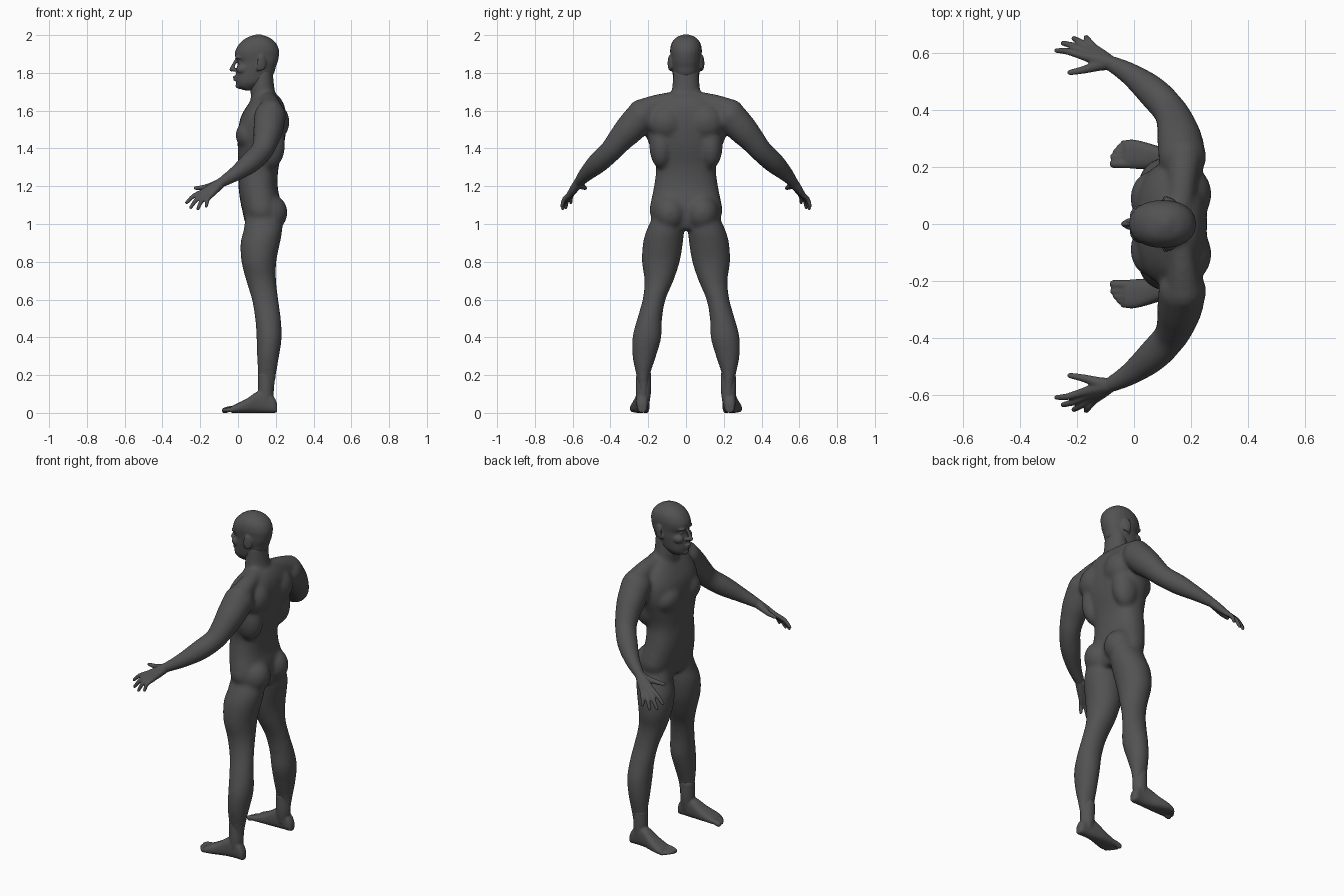
import bpy
import bmesh
import math
from mathutils import Vector, Matrix

cube = bpy.data.objects.get("Cube")
if cube:
    bpy.data.objects.remove(cube, do_unlink=True)

grey = bpy.data.materials.new("dark_grey")
grey.use_nodes = True
grey.diffuse_color = (0.085, 0.085, 0.085, 1)
grey.node_tree.nodes["Principled BSDF"].inputs["Base Color"].default_value = grey.diffuse_color


def spline(rows, steps=4):
    """Resample rows of numbers along a smooth curve through them."""
    rows = [Vector(r) for r in rows]
    out = []
    for i in range(len(rows) - 1):
        a, b = rows[i], rows[i + 1]
        before = rows[max(i - 1, 0)]
        after = rows[min(i + 2, len(rows) - 1)]
        for k in range(steps):
            t = k / steps
            out.append(0.5 * (2 * a + (b - before) * t
                              + (2 * before - 5 * a + 4 * b - after) * t ** 2
                              + (3 * a - before - 3 * b + after) * t ** 3))
    return out + [rows[-1]]


def skin(bm, rings, power=2, sides=24):
    """Bridge rings given as (centre, half axis, half axis) and cap both ends."""
    def bend(v):
        return math.copysign(abs(v) ** (2 / power), v)
    loops = []
    for centre, u, v in rings:
        angles = [math.tau * k / sides for k in range(sides)]
        loops.append([bm.verts.new(centre + u * bend(math.cos(a)) + v * bend(math.sin(a)))
                      for a in angles])
    for low, high in zip(loops, loops[1:]):
        for k in range(sides):
            n = (k + 1) % sides
            bm.faces.new((low[k], low[n], high[n], high[k]))
    bm.faces.new(loops[0])
    bm.faces.new(loops[-1])


def column(bm, rows, power=2):
    """Upright loft: rows of height, front, back, side start, side end."""
    skin(bm, [(Vector(((f + b) / 2, (s + e) / 2, z)),
               Vector(((b - f) / 2, 0, 0)), Vector((0, (e - s) / 2, 0)))
              for z, f, b, s, e in spline(rows)], power)


def blob(bm, centre, radii, turn=0):
    matrix = (Matrix.Translation(centre) @ Matrix.Rotation(turn, 4, 'Z')
              @ Matrix.Diagonal((*radii, 1)))
    bmesh.ops.create_icosphere(bm, subdivisions=3, radius=1, matrix=matrix)


def limb(bm, points):
    """Round tube through points of x, y, z, radius with rounded ends."""
    path = spline(points)
    rings = []
    for i, p in enumerate(path):
        along = (path[min(i + 1, len(path) - 1)] - path[max(i - 1, 0)]).to_3d().normalized()
        u = along.orthogonal().normalized() if i == 0 else (u - along * u.dot(along)).normalized()
        rings.append((p.to_3d(), u * p.w, along.cross(u) * p.w))
    skin(bm, rings, sides=16)
    for p in (path[0], path[-1]):
        blob(bm, p.to_3d(), (p.w,) * 3)


def mirror(bm):
    """Copy all parts so far to the other side."""
    copy = bmesh.ops.duplicate(bm, geom=bm.verts[:] + bm.edges[:] + bm.faces[:])
    verts = [g for g in copy["geom"] if isinstance(g, bmesh.types.BMVert)]
    bmesh.ops.scale(bm, vec=(1, -1, 1), verts=verts)


def finish(bm, name, voxel, smoothing):
    """Fuse the parts into one smooth skin."""
    bmesh.ops.recalc_face_normals(bm, faces=bm.faces[:])
    mesh = bpy.data.meshes.new(name)
    bm.to_mesh(mesh)
    bm.free()
    mesh.materials.append(grey)
    for face in mesh.polygons:
        face.use_smooth = True
    obj = bpy.data.objects.new(name, mesh)
    bpy.context.collection.objects.link(obj)
    fuse = obj.modifiers.new("fuse", 'REMESH')
    fuse.mode = 'VOXEL'
    fuse.voxel_size = voxel
    fuse.use_smooth_shade = True
    relax = obj.modifiers.new("relax", 'SMOOTH')
    relax.factor = 0.5
    relax.iterations = smoothing


# Body: legs, arms and paired muscles first
bm = bmesh.new()
column(bm, [(1.05, .04, .23, .03, .17), (.97, .03, .235, .012, .208),
            (.9, .013, .223, .016, .228), (.8, .018, .203, .033, .234),
            (.7, .043, .202, .066, .22), (.6, .073, .214, .108, .23),
            (.5, .09, .227, .126, .258), (.4, .098, .232, .13, .284),
            (.3, .1, .218, .158, .284), (.2, .105, .202, .19, .264),
            (.12, .102, .193, .195, .253), (.05, .1, .19, .205, .25)])
limb(bm, [(.17, .235, 1.57, .085), (.16, .3, 1.5, .08), (.148, .35, 1.445, .069),
          (.125, .4, 1.385, .06), (.065, .465, 1.325, .057),
          (-.01, .525, 1.268, .042), (-.085, .567, 1.222, .029)])
limb(bm, [(.16, .05, 1.66, .045), (.17, .15, 1.635, .052), (.175, .24, 1.595, .066)])
blob(bm, (.06, .09, 1.47), (.073, .095, .08))       # chest muscle
blob(bm, (.19, .105, 1.54), (.083, .1, .1))         # shoulder blade
blob(bm, (.17, .13, 1.42), (.08, .065, .13))        # side of back
blob(bm, (.165, .085, 1.06), (.098, .09, .1))       # buttock
blob(bm, (.08, .045, 1.27), (.08, .05, .15))        # belly muscle
mirror(bm)

# Body: trunk and neck
column(bm, [(.97, .07, .2, -.07, .07), (1.0, .04, .215, -.16, .16),
            (1.06, .025, .225, -.193, .193), (1.12, .012, .225, -.186, .186),
            (1.2, .002, .21, -.17, .17), (1.3, .002, .215, -.16, .16),
            (1.4, -.002, .24, -.188, .188), (1.48, .0, .253, -.215, .215),
            (1.56, .012, .257, -.215, .215), (1.63, .05, .245, -.18, .18),
            (1.68, .09, .215, -.1, .1)], 2.3)
column(bm, [(1.55, .07, .23, -.1, .1), (1.65, .068, .212, -.084, .084),
            (1.72, .066, .193, -.074, .074), (1.82, .08, .185, -.068, .068)])
finish(bm, "body", .009, 18)

# Head with paired features, then skull, nose, lips and chin
bm = bmesh.new()
blob(bm, (.125, .086, 1.852), (.026, .008, .042), -.35)    # ear
blob(bm, (.11, .082, 1.825), (.014, .01, .016))            # ear lobe
blob(bm, (.01, .03, 1.882), (.026, .03, .011))             # brow
blob(bm, (.014, .031, 1.857), (.016, .015, .011))          # eye
blob(bm, (.03, .042, 1.82), (.04, .026, .028))             # cheek
blob(bm, (-.018, .012, 1.815), (.014, .009, .009))         # nostril
mirror(bm)
column(bm, [(1.708, .03, .09, -.025, .025), (1.725, .0, .11, -.044, .044),
            (1.75, -.01, .15, -.061, .061), (1.79, -.012, .187, -.07, .07),
            (1.83, -.006, .2, -.076, .076), (1.857, .0, .21, -.079, .079),
            (1.89, -.016, .217, -.082, .082), (1.92, -.013, .217, -.084, .084),
            (1.955, .008, .203, -.077, .077), (1.983, .04, .173, -.057, .057),
            (1.997, .075, .14, -.032, .032), (2.004, .1, .12, -.008, .008)], 2.2)
limb(bm, [(-.008, 0, 1.87, .009), (-.022, 0, 1.845, .009), (-.034, 0, 1.818, .012)])
blob(bm, (-.01, 0, 1.779), (.019, .024, .007))
blob(bm, (-.009, 0, 1.764), (.018, .022, .007))
blob(bm, (.008, 0, 1.732), (.022, .027, .017))
finish(bm, "head", .005, 5)

# Hands: palm and fingers run from the wrist through each knuckle to the tip
bm = bmesh.new()
wrist = (-.085, .567, 1.222, .026)
fingers = [((-.185, .593, 1.172), (-.272, .61, 1.113)),
           ((-.174, .607, 1.161), (-.25, .636, 1.088)),
           ((-.16, .617, 1.153), (-.212, .653, 1.081)),
           ((-.142, .621, 1.153), (-.168, .657, 1.095))]
for knuckle, tip in fingers:
    middle = (Vector(knuckle) + Vector(tip)) / 2 + Vector((-.006, .006, .006))
    palm = (Vector(wrist[:3]) + Vector(knuckle)) / 2
    limb(bm, [wrist, (*palm, .021), (*knuckle, .0145), (*middle, .012), (*tip, .009)])
limb(bm, [wrist, (-.125, .558, 1.207, .02), (-.175, .543, 1.195, .014),
          (-.225, .533, 1.19, .01)])
limb(bm, [(-.04, .544, 1.247, .033), wrist])
mirror(bm)
finish(bm, "hands", .0045, 4)

# Feet: loft from heel to ball, then toes
bm = bmesh.new()
sole = [(.207, .05, .215, .25), (.19, .085, .203, .26), (.15, .125, .198, .263),
        (.1, .112, .194, .27), (.05, .078, .192, .285), (.0, .052, .194, .297),
        (-.035, .036, .197, .295)]
skin(bm, [(Vector((x, (s + e) / 2, top / 2)), Vector((0, (e - s) / 2, 0)),
           Vector((0, 0, top / 2))) for x, top, s, e in spline(sole)], 2.6)
limb(bm, [(.145, .224, .2, .04), (.147, .225, .12, .041), (.147, .228, .06, .036)])
toes = [(.212, -.07, .016), (.236, -.074, .011), (.254, -.064, .011),
        (.27, -.052, .0105), (.285, -.038, .01)]
for side, tip, radius in toes:
    limb(bm, [(-.005, side, .024, radius), (tip + .025, side, .02, radius),
              (tip, side, .013, radius)])
mirror(bm)
finish(bm, "feet", .0055, 4)
